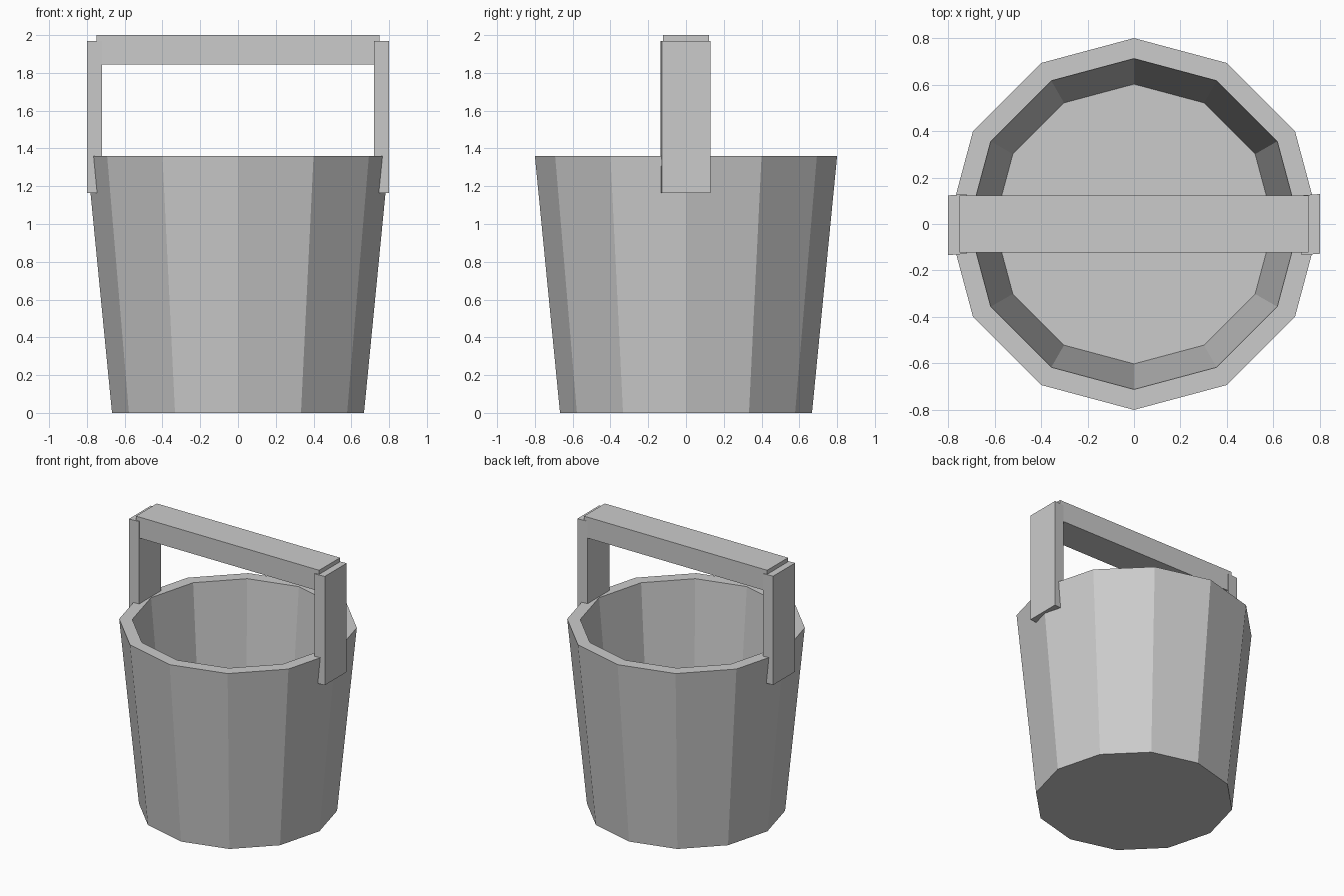
import bpy, bmesh, math

if "Cube" in bpy.data.objects:
    bpy.data.objects.remove(bpy.data.objects["Cube"])

SIDES = 12


def make_object(name, bm):
    bmesh.ops.recalc_face_normals(bm, faces=bm.faces)
    mesh = bpy.data.meshes.new(name)
    bm.to_mesh(mesh)
    bm.free()
    obj = bpy.data.objects.new(name, mesh)
    bpy.context.collection.objects.link(obj)
    return obj


def block(name, x, y, z, shear=0.0):
    """Box between two corners; shear slides y along x about the box centre."""
    bm = bmesh.new()
    bmesh.ops.create_cube(bm, size=1)
    for v in bm.verts:
        slide = shear * v.co.x
        v.co = [(lo + hi) / 2 + c * (hi - lo) for c, (lo, hi) in zip(v.co, (x, y, z))]
        v.co.y += slide
    return make_object(name, bm)


# Bucket body: outer wall, rim, inner wall and floor as stacked rings
bm = bmesh.new()
rings = []
for radius, z in [(0.667, 0), (0.8, 1.36), (0.712, 1.36), (0.602, 0.2)]:
    rings.append([bm.verts.new((radius * math.cos(i * math.tau / SIDES),
                                radius * math.sin(i * math.tau / SIDES), z))
                  for i in range(SIDES)])
for a, b in zip(rings, rings[1:]):
    for i in range(SIDES):
        j = (i + 1) % SIDES
        bm.faces.new((a[i], a[j], b[j], b[i]))
bm.faces.new(rings[0])
bm.faces.new(rings[-1])
make_object("bucket_body", bm)

# Handle uprights, very slightly skewed
block("handle_upright_right", (0.72, 0.8), (-0.131, 0.126), (1.165, 1.97), 0.006)
block("handle_upright_left", (-0.8, -0.72), (-0.131, 0.126), (1.165, 1.97), 0.006)

# Handle grip bar
block("handle_bar", (-0.75, 0.75), (-0.122, 0.122), (1.845, 2.0))
